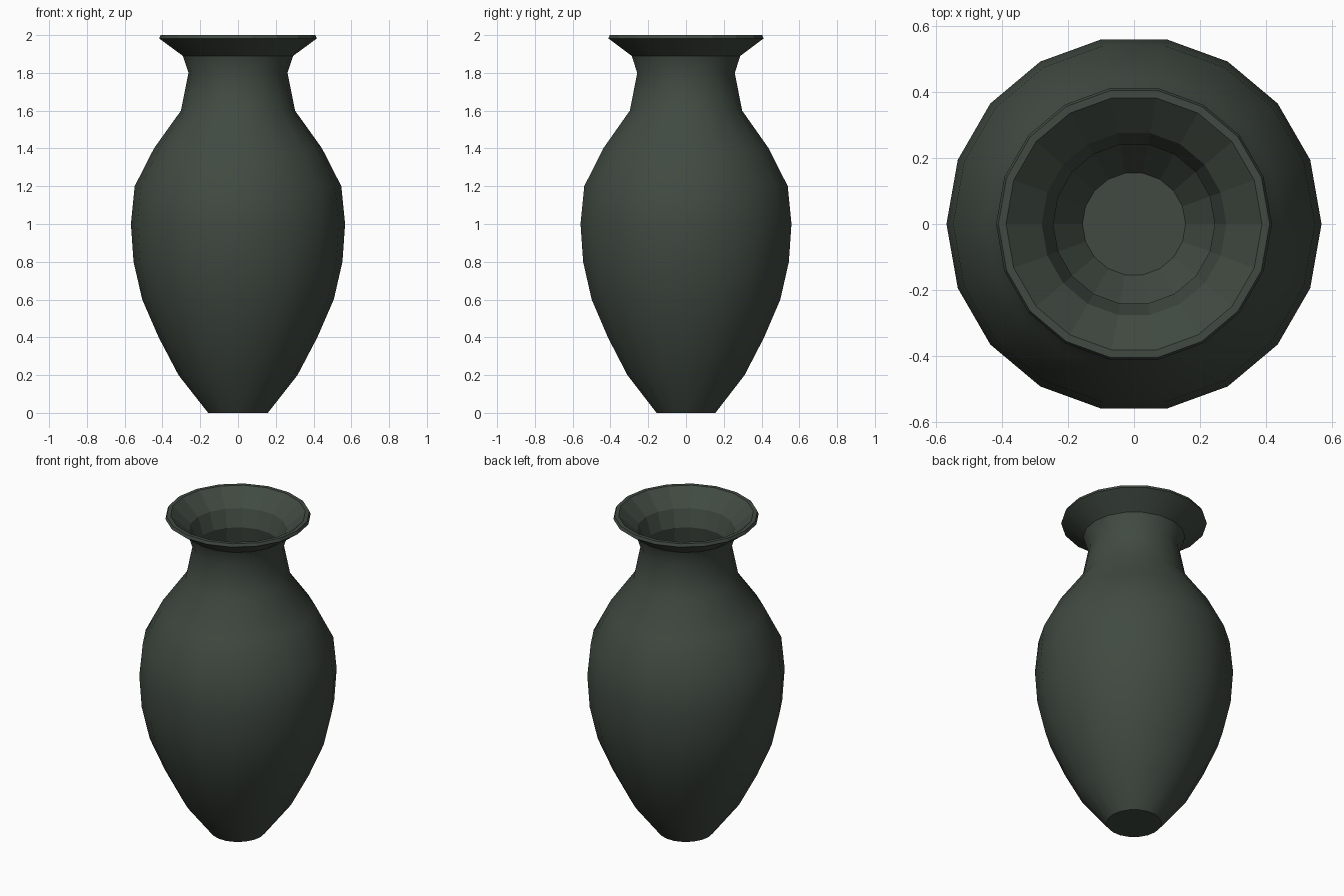
import bpy, bmesh
from math import cos, sin, pi

if "Cube" in bpy.data.objects:
    bpy.data.objects.remove(bpy.data.objects["Cube"])

SIDES = 18
# Outer wall, base to rim: (radius, height)
outer = [(0.158, 0), (0.315, 0.2), (0.42, 0.4), (0.507, 0.6), (0.553, 0.8),
         (0.567, 1.0), (0.547, 1.2), (0.445, 1.4), (0.302, 1.6), (0.262, 1.8),
         (0.292, 1.89), (0.417, 1.982)]
# Rim and inner wall, lip to floor
inner = [(0.41, 2.0), (0.387, 2.0), (0.279, 1.905), (0.244, 1.8), (0.284, 1.59),
         (0.43, 1.385), (0.529, 1.195), (0.548, 1.0), (0.535, 0.805),
         (0.49, 0.607), (0.403, 0.41), (0.3, 0.21), (0.156, 0.02)]
NECK = 10  # ring where the flare starts

# Lathe the closed profile
bm = bmesh.new()
rings = [[bm.verts.new((r * cos(2 * pi * i / SIDES), r * sin(2 * pi * i / SIDES), z))
          for i in range(SIDES)] for r, z in outer + inner]
for k, (a, b) in enumerate(zip(rings, rings[1:])):
    for i in range(SIDES):
        j = (i + 1) % SIDES
        f = bm.faces.new((a[i], a[j], b[j], b[i]))
        f.smooth = k < len(outer) - 1  # smooth outside, faceted inside

# Underside and inner floor
bm.faces.new(rings[0][::-1])
bm.faces.new(rings[-1])

# Keep creases at the base, flare and lip
for k in (0, NECK, len(outer) - 1):
    for i in range(SIDES):
        bm.edges.get((rings[k][i], rings[k][(i + 1) % SIDES])).smooth = False

mesh = bpy.data.meshes.new("vase")
bm.to_mesh(mesh)
bm.free()
vase = bpy.data.objects.new("vase", mesh)
bpy.context.collection.objects.link(vase)

# Dark green glaze
glaze = bpy.data.materials.new("dark_green_glaze")
glaze.diffuse_color = (0.052, 0.068, 0.053, 1)
glaze.use_nodes = True
glaze.node_tree.nodes["Principled BSDF"].inputs["Base Color"].default_value = glaze.diffuse_color
mesh.materials.append(glaze)
